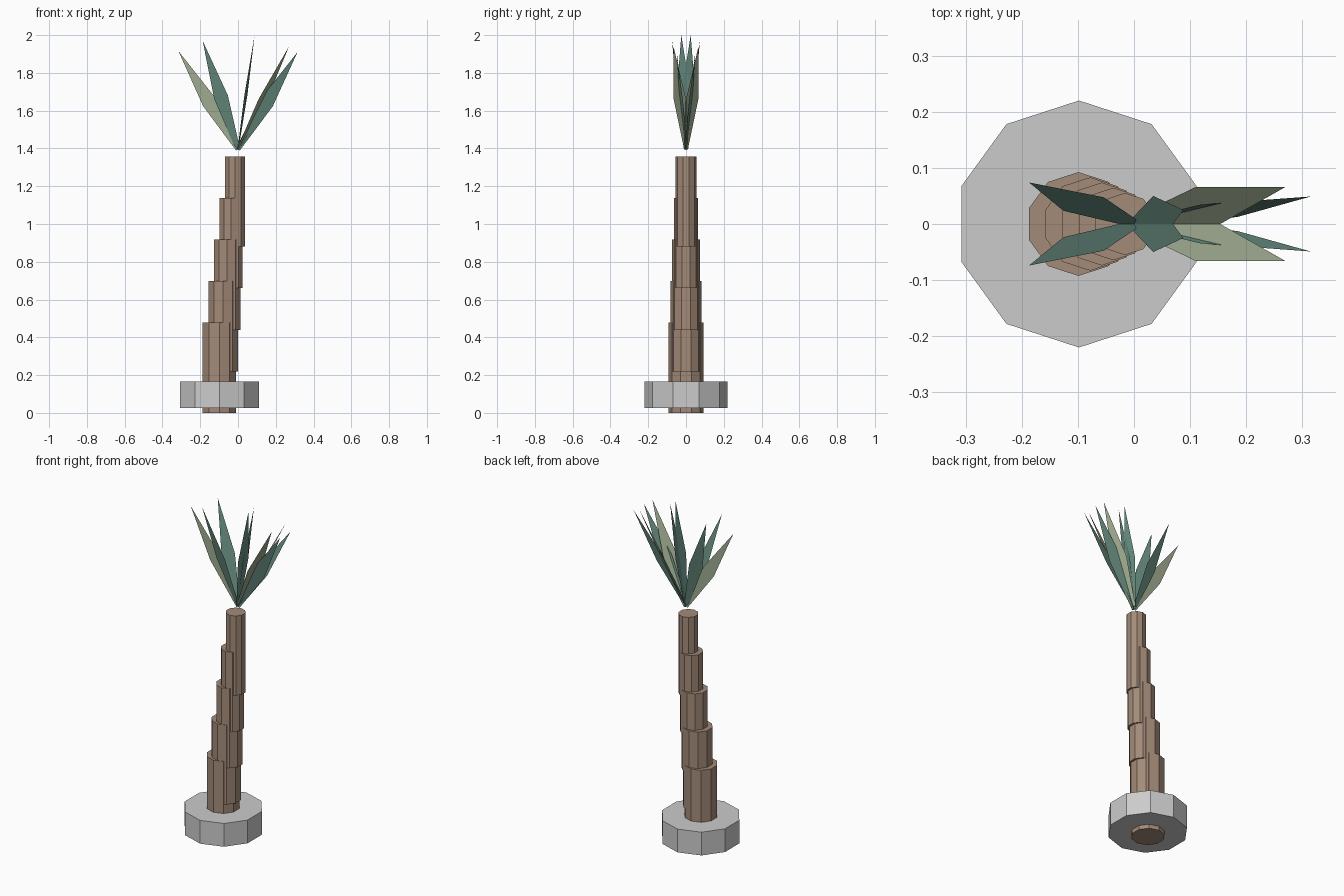
import bpy
from mathutils import Vector

if "Cube" in bpy.data.objects:
    bpy.data.objects.remove(bpy.data.objects["Cube"])


def material(name, rgb):
    m = bpy.data.materials.new(name)
    m.diffuse_color = (*rgb, 1)
    m.use_nodes = True
    m.node_tree.nodes["Principled BSDF"].inputs["Base Color"].default_value = m.diffuse_color
    return m


BARK = material("bark", (0.37, 0.26, 0.19))
TEAL = material("teal_leaf", (0.14, 0.27, 0.22))
SAGE = material("sage_leaf", (0.35, 0.41, 0.28))


def drum(name, x, radius, z0, z1, mat=None):
    bpy.ops.mesh.primitive_cylinder_add(vertices=10, radius=radius, depth=z1 - z0,
                                        location=(x, 0, (z0 + z1) / 2))
    ob = bpy.context.object
    ob.name = name
    if mat:
        ob.data.materials.append(mat)


def leaf(name, tip, side, mat):
    # flat blade: narrow foot, widest near the middle, pointed tip
    base, tip, side = Vector((0, 0, 1.395)), Vector(tip), Vector(side)
    mid = base.lerp(tip, 0.48)
    foot = side * 0.3
    verts = [base - foot, base + foot, mid + side, tip, mid - side]
    me = bpy.data.meshes.new(name)
    me.from_pydata(verts, [], [(0, 1, 2, 4), (4, 2, 3)])
    me.materials.append(mat)
    bpy.context.collection.objects.link(bpy.data.objects.new(name, me))


# overlapping trunk sections, tapering and leaning toward +x
for i in range(5):
    z = i * 0.22
    drum(f"trunk_section_{i + 1}", -0.099 + i * 0.0208, 0.0925 - i * 0.0093,
         z, z + 0.478, BARK)

# stone collar around the foot
drum("base_collar", -0.098, 0.22, 0.025, 0.165)

# mirrored leaf pairs: tip, half-width vector
pairs = [
    ("outer_leaf", (0.315, 0.049, 1.91), (0.033, -0.011, -0.019), TEAL),
    ("broad_leaf", (0.27, 0.066, 1.94), (-0.02, 0.034, 0.006), SAGE),
    ("upright_leaf", (0.088, 0.025, 2.0), (-0.008, 0.038, 0), TEAL),
    ("rear_leaf", (-0.187, 0.074, 1.97), (0.036, 0.012, 0.010), TEAL),
]
for name, tip, side, mat in pairs:
    for label, s in (("back", 1), ("front", -1)):
        leaf(f"{name}_{label}", (tip[0], tip[1] * s, tip[2]),
             (side[0], side[1] * s, side[2]), mat)

# single leaf in the symmetry plane
leaf("single_leaf", (-0.315, 0, 1.915), (0.034, 0, 0.02), SAGE)
